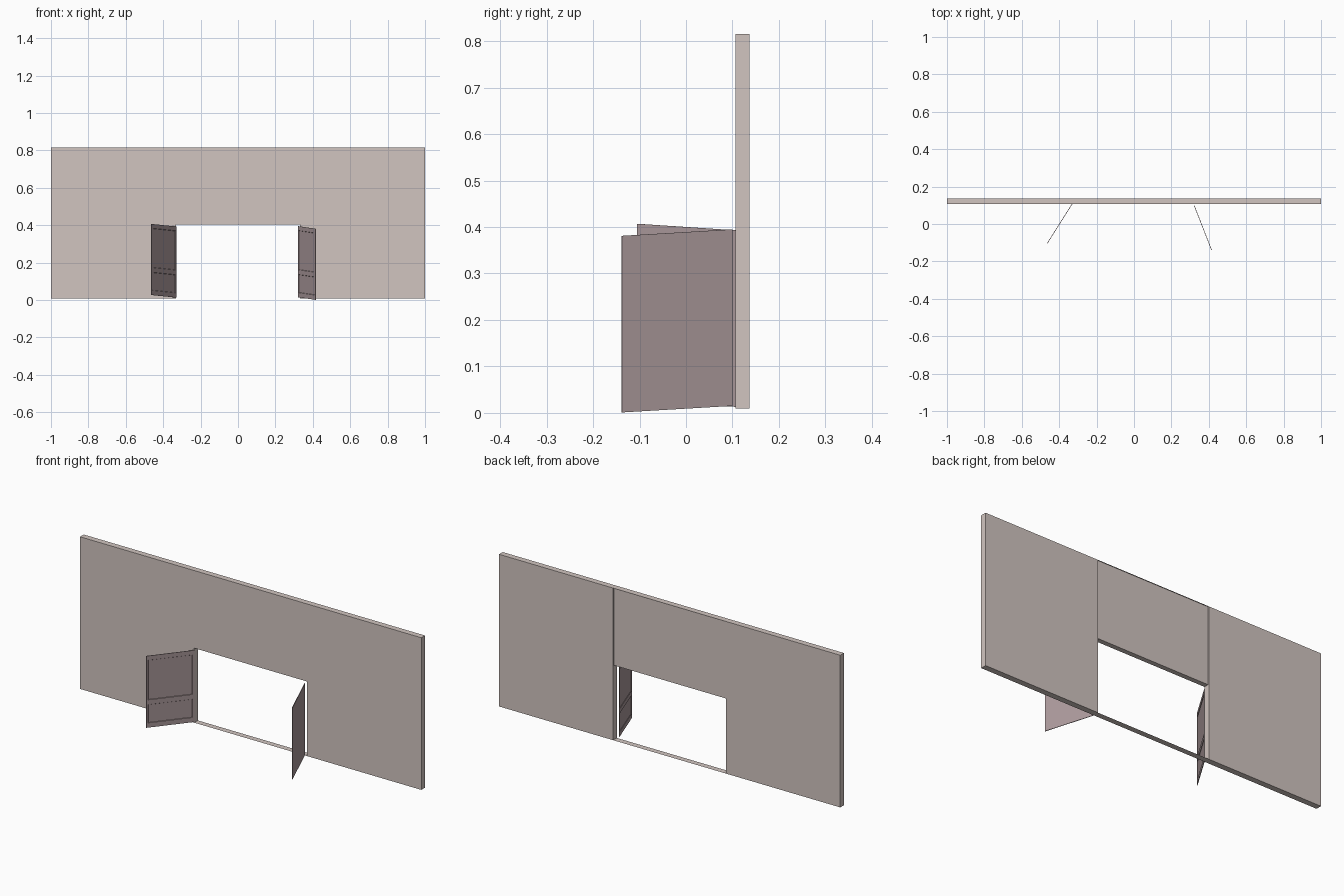
import bpy, bmesh
from mathutils import Vector

if "Cube" in bpy.data.objects:
    bpy.data.objects.remove(bpy.data.objects["Cube"])

W, OX = 1.0, 0.331                 # half wall width, half opening width
Z0, ZO, Z1 = 0.009, 0.404, 0.815   # bottom, opening top, wall top
YF, YL, YB = 0.106, 0.132, 0.137   # front, lintel back, side panel back


def material(name, rgb):
    m = bpy.data.materials.new(name)
    m.diffuse_color = (*rgb, 1)
    m.use_nodes = True
    m.node_tree.nodes["Principled BSDF"].inputs["Base Color"].default_value = m.diffuse_color
    return m


wall_mat = material("warm_plaster", (0.64, 0.56, 0.53))
door_mat = material("mauve_paint", (0.42, 0.33, 0.34))


def finish(bm, name, mat):
    me = bpy.data.meshes.new(name)
    bm.to_mesh(me)
    bm.free()
    me.materials.append(mat)
    ob = bpy.data.objects.new(name, me)
    bpy.context.collection.objects.link(ob)
    return ob


def prism(name, profile, y0, y1, mat):
    """Extrude an x/z outline from y0 to y1."""
    bm = bmesh.new()
    f = bm.faces.new([bm.verts.new((x, y0, z)) for x, z in profile])
    ext = bmesh.ops.extrude_face_region(bm, geom=[f], use_keep_orig=True)
    bmesh.ops.translate(bm, vec=(0, y1 - y0, 0),
                        verts=[g for g in ext["geom"] if isinstance(g, bmesh.types.BMVert)])
    bmesh.ops.recalc_face_normals(bm, faces=bm.faces)
    return finish(bm, name, mat)


def sheet(name, z, y0, y1, mat):
    """Horizontal single face across the opening."""
    bm = bmesh.new()
    bm.faces.new([bm.verts.new(p) for p in
                  ((-OX, y0, z), (OX, y0, z), (OX, y1, z), (-OX, y1, z))])
    return finish(bm, name, mat)


def door(name, hinge, end, zh, ze, height, side):
    """Open door leaf with two recessed panels on the face toward the opening."""
    h, e = Vector(hinge), Vector(end)
    d = e - h
    n = Vector((-d.y, d.x)).normalized() * side
    t = 0.003
    us = (0, 0.04, 0.96, 1)
    vs = (0, 0.025, 0.122, 0.147, 0.357, height)
    bm = bmesh.new()
    grid = [[bm.verts.new((*(h + d * u + n * t), zh + (ze - zh) * u + v)) for u in us] for v in vs]
    panels = []
    for r in range(5):
        for c in range(3):
            f = bm.faces.new((grid[r][c], grid[r][c + 1], grid[r + 1][c + 1], grid[r + 1][c]))
            if c == 1 and r in (1, 3):
                panels.append(f)
    ext = bmesh.ops.extrude_face_region(bm, geom=list(bm.faces), use_keep_orig=True)
    bmesh.ops.translate(bm, vec=(-n.x * t, -n.y * t, 0),
                        verts=[g for g in ext["geom"] if isinstance(g, bmesh.types.BMVert)])
    bmesh.ops.recalc_face_normals(bm, faces=bm.faces)
    bmesh.ops.inset_individual(bm, faces=panels, thickness=0.002, depth=-0.002)
    return finish(bm, name, door_mat)


# wall with doorway, flush front
prism("wall", [(-W, Z0), (-OX, Z0), (-OX, ZO), (OX, ZO), (OX, Z0), (W, Z0), (W, Z1), (-W, Z1)],
      YF, YL, wall_mat)

# rear side panels standing slightly proud of the lintel
for label, s in (("left", -1), ("right", 1)):
    prism(f"back_panel_{label}", [(s * OX, Z0), (s * W, Z0), (s * W, Z1), (s * OX, Z1)],
          YL, YB, wall_mat)

# top strip over the recessed lintel, floor sill across the doorway
sheet("top_strip", Z1, YL, YB, wall_mat)
sheet("door_sill", Z0, YF, YB, wall_mat)

# door leaves, slightly skewed
door("door_left", (-0.332, 0.108), (-0.466, -0.104), 0.013, 0.027, 0.380, 1)
door("door_right", (0.323, 0.100), (0.416, -0.138), 0.015, 0.001, 0.380, -1)
